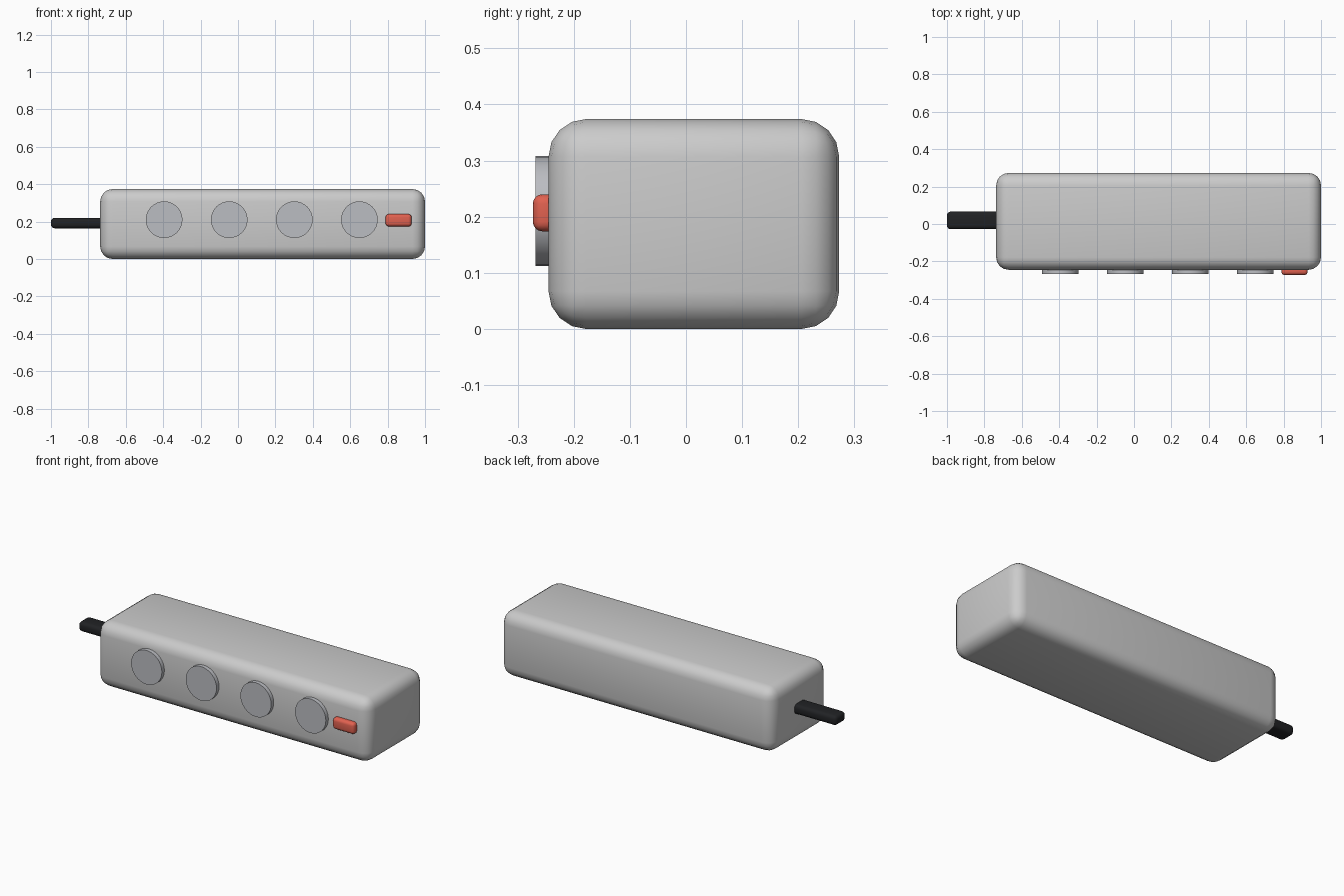
import bpy
from math import pi

if "Cube" in bpy.data.objects:
    bpy.data.objects.remove(bpy.data.objects["Cube"])


def paint(obj, name, color):
    mat = bpy.data.materials.get(name) or bpy.data.materials.new(name)
    mat.diffuse_color = (*color, 1)
    mat.use_nodes = True
    mat.node_tree.nodes["Principled BSDF"].inputs["Base Color"].default_value = mat.diffuse_color
    obj.data.materials.append(mat)


def rounded_box(name, lo, hi, bevel, segments):
    center = [(a + b) / 2 for a, b in zip(lo, hi)]
    bpy.ops.mesh.primitive_cube_add(size=1, location=center)
    obj = bpy.context.object
    obj.name = name
    obj.scale = [b - a for a, b in zip(lo, hi)]
    bpy.ops.object.transform_apply(location=False, rotation=False, scale=True)
    mod = obj.modifiers.new("Round", 'BEVEL')
    mod.width = bevel
    mod.segments = segments
    bpy.ops.object.modifier_apply(modifier=mod.name)
    bpy.ops.object.shade_smooth_by_angle(angle=pi / 6)
    return obj


# Housing with softly rounded edges
rounded_box("housing", (-0.737, -0.245, 0), (1.0, 0.273, 0.374), 0.067, 4)

# Flat power cord leaving the left end
cord = rounded_box("power_cord", (-1.0, -0.028, 0.164), (-0.70, 0.066, 0.220), 0.02, 4)
paint(cord, "black_rubber", (0.015, 0.016, 0.018))

# Row of round socket faces on the front
for i in range(4):
    bpy.ops.mesh.primitive_cylinder_add(
        vertices=32, radius=0.098, depth=0.04,
        location=(-0.395 + i * 0.348, -0.248, 0.210), rotation=(pi / 2, 0, 0))
    socket = bpy.context.object
    socket.name = f"socket_{i + 1}"
    bpy.ops.object.shade_smooth_by_angle(angle=pi / 6)
    paint(socket, "socket_grey", (0.50, 0.51, 0.54))

# Red power switch
switch = rounded_box("power_switch", (0.789, -0.273, 0.174), (0.928, -0.228, 0.240), 0.017, 4)
paint(switch, "switch_red", (0.75, 0.12, 0.08))
